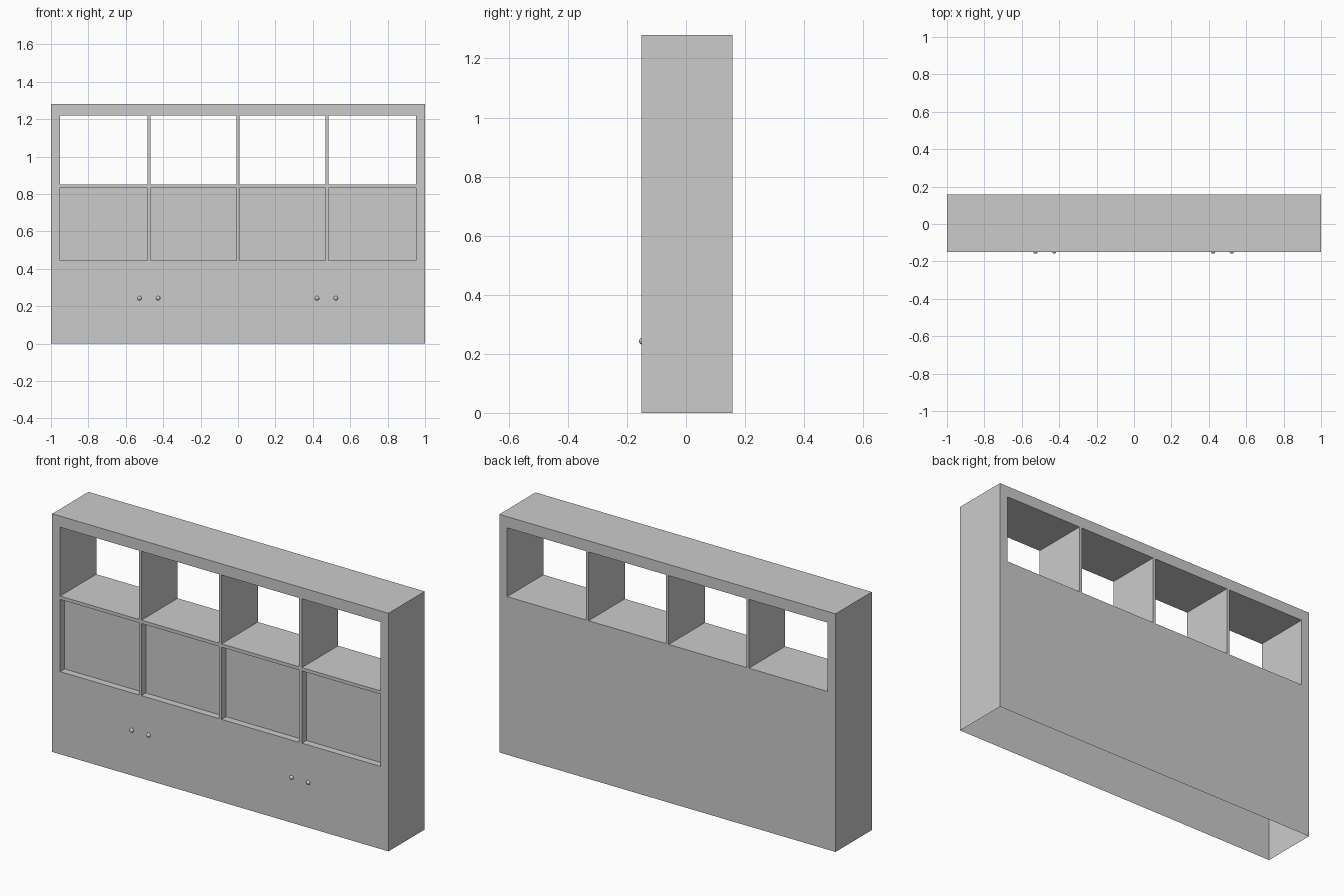
import bpy, bmesh

if "Cube" in bpy.data.objects:
    bpy.data.objects.remove(bpy.data.objects["Cube"])

FRONT, BACK, HEIGHT = -0.15, 0.158, 1.28
RECESS = FRONT + 0.038
XS = [-1, -0.953, -0.485, -0.469, -0.008, 0.008, 0.469, 0.485, 0.953, 1]
ZS = [0, 0.444, 0.832, 0.85, 1.22, HEIGHT]
CELL_COLS, LOW_ROW, TOP_ROW = (1, 3, 5, 7), 1, 3


def make_object(name, bm, recalc=True):
    bmesh.ops.remove_doubles(bm, verts=bm.verts, dist=1e-5)
    if recalc:
        bmesh.ops.recalc_face_normals(bm, faces=bm.faces)
    mesh = bpy.data.meshes.new(name)
    bm.to_mesh(mesh)
    bm.free()
    ob = bpy.data.objects.new(name, mesh)
    bpy.context.collection.objects.link(ob)
    return ob


def face(bm, *pts):
    bm.faces.new([bm.verts.new(p) for p in pts])


def upright(bm, x0, x1, z0, z1, y):
    face(bm, (x0, y, z0), (x1, y, z0), (x1, y, z1), (x0, y, z1))


def tube(bm, x0, x1, z0, z1, y0, y1, sides=(0, 1, 2, 3)):
    c = [(x0, z0), (x1, z0), (x1, z1), (x0, z1)]
    for i in sides:
        (ax, az), (bx, bz) = c[i], c[(i + 1) % 4]
        face(bm, (ax, y0, az), (bx, y0, bz), (bx, y1, bz), (ax, y1, az))


# Hollow cabinet shell, open underneath
bm = bmesh.new()
tube(bm, -1, 1, 0, HEIGHT, FRONT, BACK, sides=(1, 2, 3))
for i in range(len(XS) - 1):
    for j in range(len(ZS) - 1):
        box = (XS[i], XS[i + 1], ZS[j], ZS[j + 1])
        top_cell = i in CELL_COLS and j == TOP_ROW
        low_cell = i in CELL_COLS and j == LOW_ROW
        # Front and back panels around the openings
        if not (top_cell or low_cell):
            upright(bm, *box, FRONT)
        if not top_cell:
            upright(bm, *box, BACK)
        # Open upper compartments pass right through
        if top_cell:
            tube(bm, *box, FRONT, BACK)
        # Lower compartments are shallow recesses
        if low_cell:
            tube(bm, *box, FRONT, RECESS)
            upright(bm, *box, RECESS)
make_object("cabinet_shell", bm)

# Round door knobs in two pairs
for n, x in enumerate((-0.527, -0.427, 0.423, 0.523)):
    bpy.ops.mesh.primitive_uv_sphere_add(segments=24, ring_count=12, radius=0.012,
                                         location=(x, FRONT + 0.003, 0.243))
    bpy.context.object.name = f"door_knob_{n + 1}"
    bpy.ops.object.shade_smooth()
